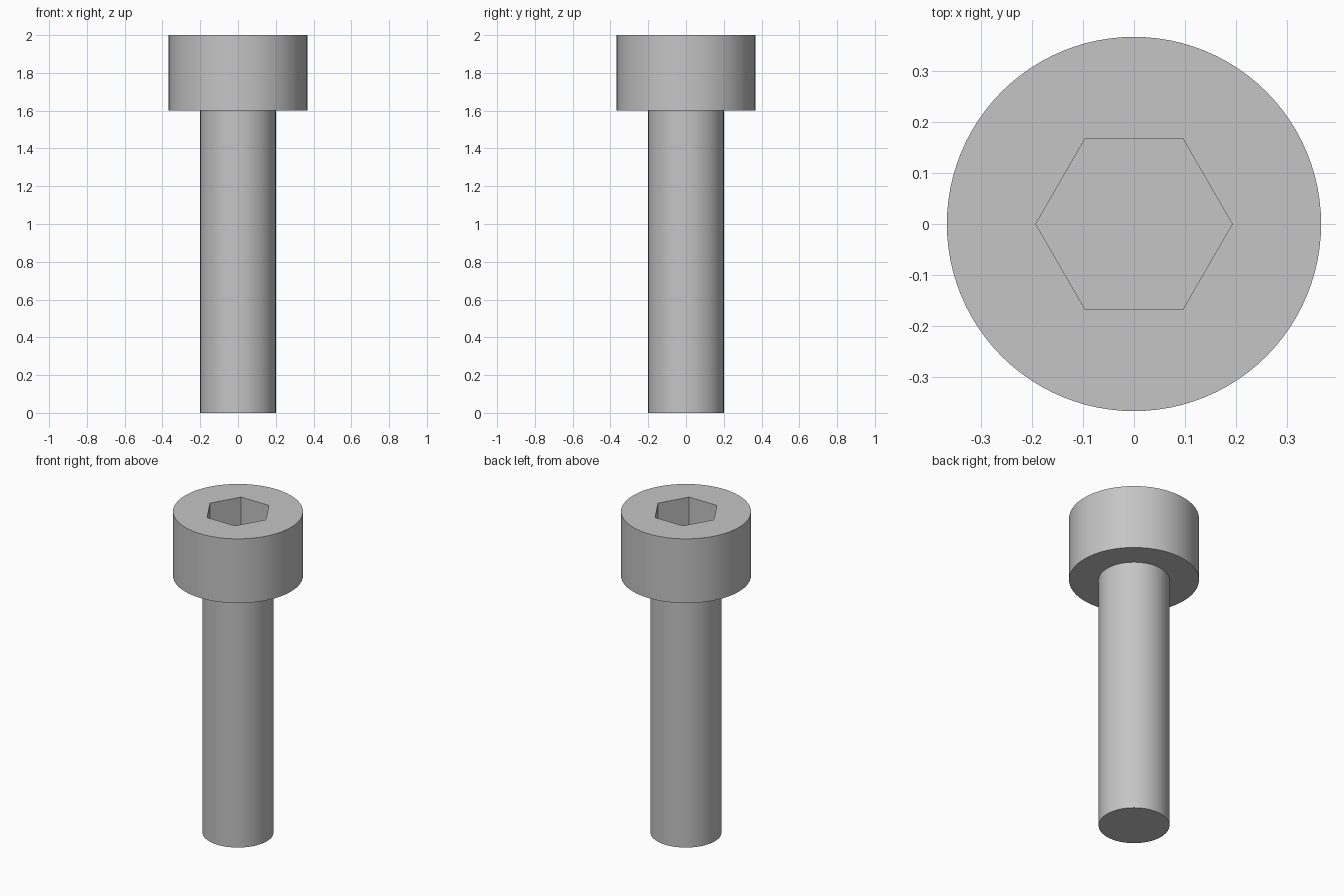
import bpy
import bmesh
from math import cos, sin, pi, radians

HEAD_R, SHANK_R = 0.3667, 0.2
HEAD_BOTTOM, TOP = 1.6, 2.0
SOCKET_R = 0.3333 / 3 ** 0.5     # corner radius of the hexagon
SOCKET_FLOOR = 1.8
SIDES = 96

if "Cube" in bpy.data.objects:
    bpy.data.objects.remove(bpy.data.objects["Cube"])

steel = bpy.data.materials.new("grey_steel")
steel.use_nodes = True
grey = (0.56, 0.56, 0.56, 1)
steel.diffuse_color = grey
steel.node_tree.nodes["Principled BSDF"].inputs["Base Color"].default_value = grey


def ring(bm, radius, z, sides):
    return [bm.verts.new((radius * cos(2 * pi * i / sides),
                          radius * sin(2 * pi * i / sides), z))
            for i in range(sides)]


def wall(bm, lower, upper):
    n = len(lower)
    for i in range(n):
        j = (i + 1) % n
        bm.faces.new((lower[i], lower[j], upper[j], upper[i]))


bm = bmesh.new()

# Shank, underside of the head and head side
outer = [ring(bm, r, z, SIDES) for r, z in
         ((SHANK_R, 0), (SHANK_R, HEAD_BOTTOM), (HEAD_R, HEAD_BOTTOM), (HEAD_R, TOP))]
for lower, upper in zip(outer, outer[1:]):
    wall(bm, lower, upper)
bm.faces.new(outer[0][::-1])

# Hexagonal socket sunk into the head
rim = ring(bm, SOCKET_R, TOP, 6)
floor = ring(bm, SOCKET_R, SOCKET_FLOOR, 6)
wall(bm, rim, floor)
bm.faces.new(floor)

# Flat top between the head edge and the socket
borders = [e for e in bm.edges if e.is_boundary]
bmesh.ops.triangle_fill(bm, edges=borders, use_beauty=True, normal=(0, 0, 1))
bmesh.ops.recalc_face_normals(bm, faces=bm.faces[:])

mesh = bpy.data.meshes.new("socket_head_bolt")
bm.to_mesh(mesh)
bm.free()
mesh.materials.append(steel)
bolt = bpy.data.objects.new("socket_head_bolt", mesh)
bpy.context.collection.objects.link(bolt)

# Smooth round sides with crisp rims
bpy.ops.object.select_all(action="DESELECT")
bolt.select_set(True)
bpy.context.view_layer.objects.active = bolt
bpy.ops.object.shade_smooth_by_angle(angle=radians(30))
